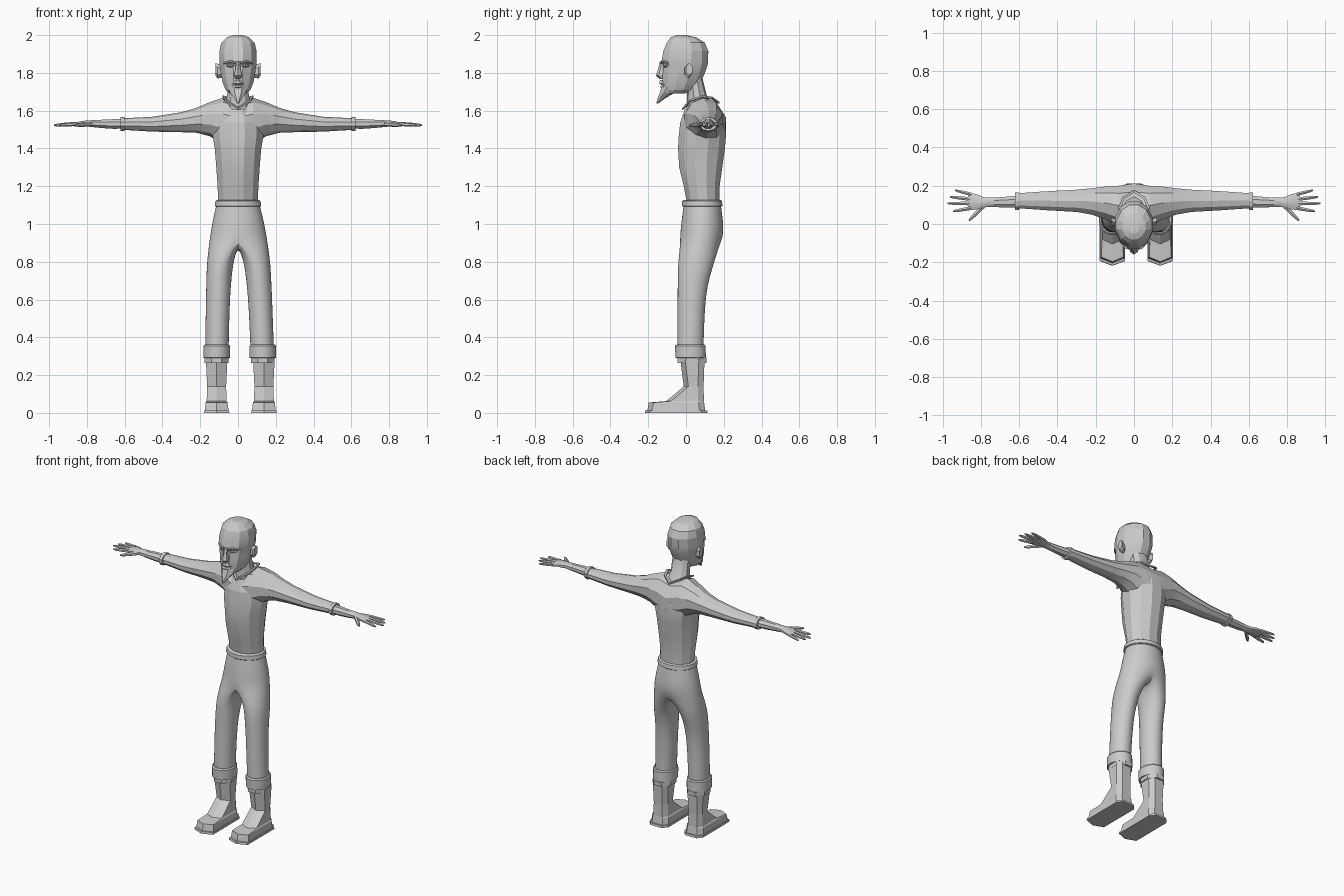
import bpy, bmesh, math
from mathutils import Vector

if "Cube" in bpy.data.objects:
    bpy.data.objects.remove(bpy.data.objects["Cube"])


def finish(bm, name, smooth=None, mirror=False, subdiv=0):
    bmesh.ops.recalc_face_normals(bm, faces=bm.faces)
    me = bpy.data.meshes.new(name)
    bm.to_mesh(me)
    bm.free()
    ob = bpy.data.objects.new(name, me)
    bpy.context.collection.objects.link(ob)
    if mirror:
        ob.modifiers.new("Mirror", "MIRROR")
    if subdiv:
        m = ob.modifiers.new("Subdivision", "SUBSURF")
        m.levels = m.render_levels = subdiv
    if smooth:
        bpy.ops.object.select_all(action="DESELECT")
        ob.select_set(True)
        bpy.context.view_layer.objects.active = ob
        bpy.ops.object.shade_smooth_by_angle(angle=math.radians(smooth))
    return ob


def skin(bm, rings, caps=True):
    """Bridge a list of equal-length closed rings of points."""
    rows = [[bm.verts.new(p) for p in r] for r in rings]
    n = len(rows[0])
    for a, b in zip(rows, rows[1:]):
        for i in range(n):
            j = (i + 1) % n
            bm.faces.new((a[i], a[j], b[j], b[i]))
    if caps:
        bm.faces.new(rows[0])
        bm.faces.new(rows[-1])


def loft(name, rings, caps=True, **kw):
    bm = bmesh.new()
    skin(bm, rings, caps)
    return finish(bm, name, **kw)


def oval(n, u0, u1, v0, v1):
    for i in range(n):
        a = 2 * math.pi * (i + 0.5) / n
        k = 1 / math.cos(math.pi / n) if n % 4 == 0 else 1
        yield (u0 + u1) / 2 + (u1 - u0) / 2 * k * math.cos(a), (v0 + v1) / 2 + (v1 - v0) / 2 * k * math.sin(a)


def level(n, z, w, y0, y1, cx=0):
    """Horizontal ring, half-width w."""
    return [(u, v, z) for u, v in oval(n, cx - w, cx + w, y0, y1)]


def slice_x(n, x, y0, y1, z0, z1):
    """Ring across an arm."""
    return [(x, u, v) for u, v in oval(n, y0, y1, z0, z1)]


def shift(z):
    """The stance leans slightly to +x towards the feet."""
    return 0.012 * (1 - z / 1.1)


# Head and neck
loft("head", [level(12, *r) for r in (
    (1.69, .045, -.11, -.01), (1.71, .066, -.122, .045), (1.75, .082, -.125, .078),
    (1.80, .091, -.123, .10), (1.84, .097, -.118, .114), (1.86, .098, -.13, .117),
    (1.915, .099, -.12, .118), (1.96, .088, -.102, .10), (1.988, .06, -.08, .055), (2.0, .025, -.05, 0))],
    smooth=15)
loft("neck", [level(10, *r) for r in (
    (1.58, .08, 0, .165), (1.64, .072, .005, .14), (1.68, .06, .005, .11), (1.78, .058, 0, .085))], smooth=30)

# Face
loft("nose", [level(6, *r) for r in (
    (1.768, .016, -.14, -.1), (1.785, .024, -.16, -.1), (1.82, .015, -.148, -.1), (1.86, .012, -.138, -.1))])
loft("beard", [level(8, *r) for r in (
    (1.637, .005, -.158, -.148), (1.665, .02, -.15, -.11), (1.695, .042, -.138, -.06), (1.725, .05, -.13, -.03))])
loft("lips", [level(8, *r) for r in (
    (1.718, .02, -.13, -.09), (1.726, .028, -.138, -.09), (1.734, .026, -.132, -.09))])
loft("moustache", [level(8, *r) for r in (
    (1.737, .034, -.132, -.08), (1.745, .03, -.142, -.08), (1.762, .012, -.138, -.08))])
loft("brow", [slice_x(6, *r) for r in (
    (.012, -.142, -.11, 1.848, 1.862), (.045, -.13, -.1, 1.853, 1.867), (.078, -.095, -.06, 1.846, 1.856))],
    mirror=True)
loft("eye", [slice_x(8, *r) for r in (
    (.022, -.122, -.1, 1.834, 1.842), (.04, -.122, -.09, 1.828, 1.848), (.06, -.105, -.08, 1.834, 1.842))],
    mirror=True)
loft("ear", [slice_x(6, *r) for r in (
    (.085, -.005, .025, 1.775, 1.84), (.108, -.01, .032, 1.77, 1.848), (.119, -.002, .036, 1.785, 1.852))],
    mirror=True)

# Shirt: torso, then one run of chest and sleeves from cuff to cuff
loft("shirt_torso", [level(12, *r) for r in (
    (1.09, .104, .01, .178), (1.20, .108, -.012, .178), (1.30, .115, -.036, .192),
    (1.40, .123, -.042, .206), (1.47, .135, -.038, .212), (1.54, .13, -.03, .208), (1.61, .08, -.005, .17))],
    smooth=12)
half_sleeve = [(.08, -.012, .205, 1.42, 1.668), (.15, .02, .2, 1.465, 1.645), (.22, .045, .19, 1.483, 1.615),
               (.30, .06, .182, 1.486, 1.592), (.45, .069, .174, 1.489, 1.568), (.60, .08, .163, 1.498, 1.56),
               (.602, .072, .168, 1.492, 1.566), (.622, .071, .166, 1.492, 1.566)]
sleeve = [(-r[0],) + r[1:] for r in reversed(half_sleeve)] + [(0, -.025, .218, 1.4, 1.65)] + half_sleeve
loft("shirt_chest_and_sleeves", [slice_x(10, *r) for r in sleeve], smooth=20)

# Collar: pointed at front and back
path = [Vector(p) for p in ((0, -.022, 1.603), (.07, .02, 1.65), (.082, .085, 1.672), (.06, .14, 1.665),
                            (0, .178, 1.637), (-.06, .14, 1.665), (-.082, .085, 1.672), (-.07, .02, 1.65))]
mid = Vector((0, .08, 1.65))
bm = bmesh.new()
rows = []
for p in path:
    inward = (mid - p).normalized() * .014
    rows.append([p, p + Vector((0, 0, .009)), p + inward + Vector((0, 0, .009)), p + inward])
skin(bm, rows + rows[:1], caps=False)
bmesh.ops.remove_doubles(bm, verts=bm.verts, dist=1e-5)
finish(bm, "collar")

# Hands: wrist and palm, four fingers and a thumb, mirrored
bm = bmesh.new()
skin(bm, [slice_x(8, *r) for r in (
    (.59, .085, .15, 1.505, 1.555), (.66, .086, .143, 1.504, 1.555), (.72, .088, .138, 1.508, 1.552),
    (.78, .088, .138, 1.514, 1.549), (.82, .076, .155, 1.518, 1.546), (.867, .072, .165, 1.517, 1.537))])
for a, b, r in (((.85, .155), (.935, .176), .009), ((.855, .13), (.962, .142), .010),
                ((.855, .107), (.975, .108), .010), ((.85, .083), (.945, .066), .010),
                ((.775, .105), (.862, .018), .012)):
    p, q = Vector((*a, 1.53)), Vector((*b, 1.523))
    side = (q - p).cross(Vector((0, 0, 1))).normalized()
    up = side.cross(q - p).normalized()
    skin(bm, [[p.lerp(q, t) + side * u + up * v for u, v in oval(6, -r * k, r * k, -r * k, r * k)]
              for t, k in ((0, 1.1), (.5, 1), (.85, .8), (1, .4))])
finish(bm, "hand", smooth=35, mirror=True)

# Trousers: open half pelvis rows run into closed leg rings, built for both sides
bm = bmesh.new()
for s in (-1, 1):
    def vert(x, y, z):
        return bm.verts.new((s * x + shift(z) * (x > 0.001), y, z))

    rows = []
    for z, w, y0, y1 in ((1.115, .113, -.012, .185), (1.05, .131, -.022, .194), (.97, .147, -.031, .203),
                         (.915, .156, -.035, .194)):
        row = []
        for i in range(9):
            a = math.radians(-90 + 22.5 * i)
            x = 0 if i in (0, 8) else w * math.cos(a)
            row.append(vert(x, (y0 + y1) / 2 + (y1 - y0) / 2 * math.sin(a), z))
        rows.append(row)
    for a, b in zip(rows, rows[1:]):
        for i in range(8):
            bm.faces.new((a[i], a[i + 1], b[i + 1], b[i]))
    prev = rows[-1] + [vert(0, y, .89) for y in (.14, .08, .02)]
    for z, x0, x1, y0, y1 in ((.80, .028, .168, -.044, .152), (.70, .04, .172, -.045, .12),
                              (.58, .05, .176, -.045, .1), (.33, .058, .182, -.047, .093)):
        ring = []
        for i in range(12):
            a = math.radians(-120 + 30 * i)
            ring.append(vert((x0 + x1) / 2 + (x1 - x0) / 2 * 1.04 * math.cos(a),
                             (y0 + y1) / 2 + (y1 - y0) / 2 * 1.03 * math.sin(a), z))
        for i in range(12):
            j = (i + 1) % 12
            bm.faces.new((prev[i], prev[j], ring[j], ring[i]))
        prev = ring
bmesh.ops.remove_doubles(bm, verts=bm.verts, dist=1e-4)
finish(bm, "trousers", smooth=60, subdiv=2)

# Waistband
loft("waistband", [level(20, *r) for r in (
    (1.092, .118, -.016, .188), (1.096, .123, -.021, .193), (1.122, .119, -.02, .19), (1.127, .112, -.01, .182))],
    smooth=35)


def foot_ring(cx, z, w, y0, y1, tip=.025):
    """Seven-sided outline with a pointed toe."""
    return [(cx + x, y, z) for x, y in ((0, y0), (w, y0 + tip), (w, y1 - .03), (w * .6, y1),
                                        (-w * .6, y1), (-w, y1 - .03), (-w, y0 + tip))]


# Turn-ups and boots
for s, side in ((-1, "right"), (1, "left")):
    cx = s * .122 + shift(.3)
    loft(side + "_trouser_turn_up", [level(16, *r, cx) for r in (
        (.29, .062, -.045, .095), (.292, .07, -.056, .105), (.355, .07, -.058, .104), (.362, .064, -.05, .098))],
        smooth=35)
    loft(side + "_boot_top", [level(8, *r, cx) for r in ((.265, .063, -.044, .108), (.292, .063, -.044, .108))])
    cx = s * .125 + shift(0)
    loft(side + "_boot", [foot_ring(cx, *r) for r in (
        (.01, .063, -.205, .102), (.055, .058, -.197, .096), (.062, .053, -.105, .095),
        (.14, .05, -.012, .093), (.28, .057, -.03, .098))])
    loft(side + "_sole", [foot_ring(cx, *r) for r in (
        (0, .067, -.218, .114), (.013, .066, -.216, .112))])
